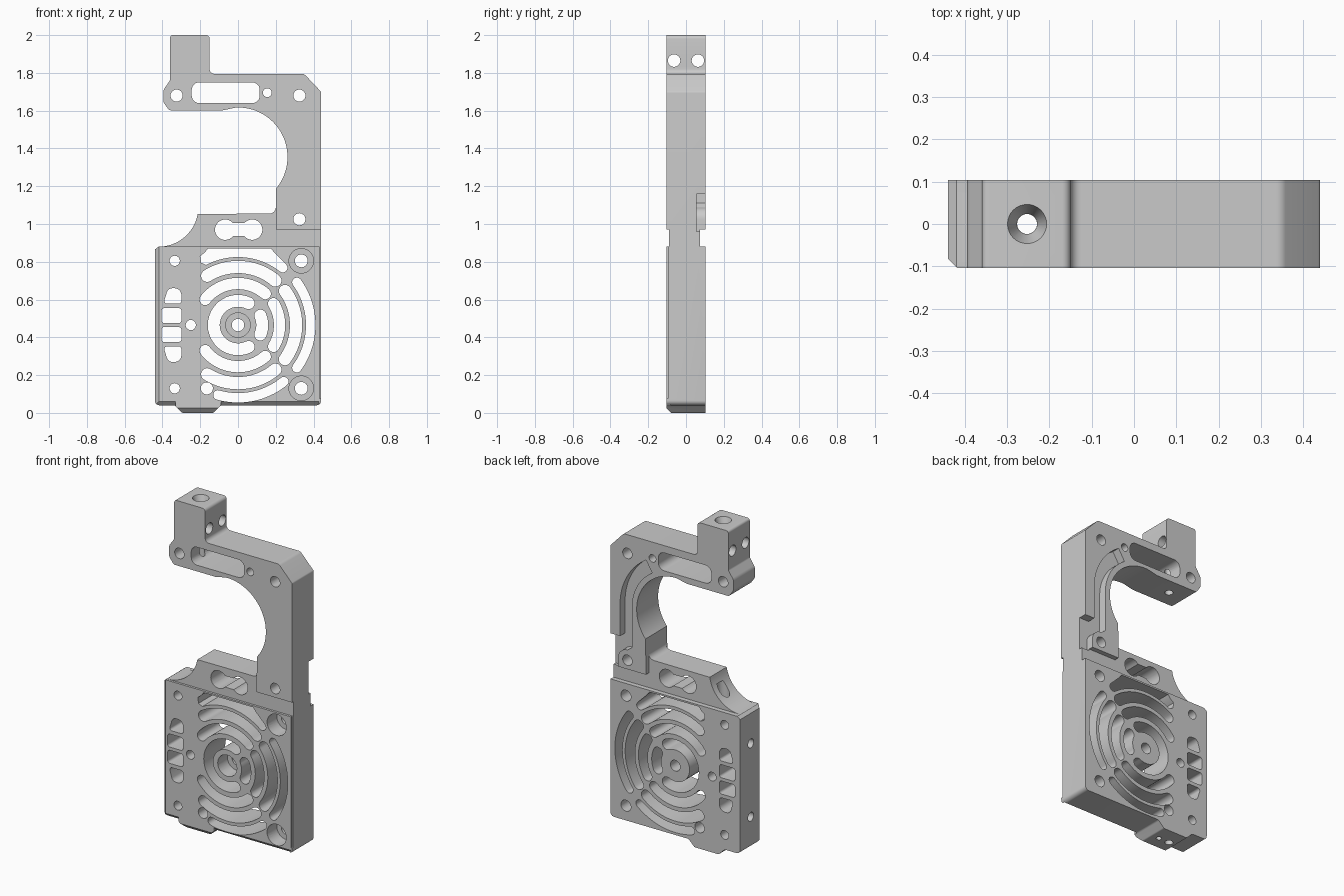
import bpy, bmesh
from math import sin, cos, tan, pi, radians
from mathutils import Vector, Matrix

cube = bpy.data.objects.get("Cube")
if cube:
    bpy.data.objects.remove(cube, do_unlink=True)

HALF = 0.104
HUB = (0, 0.465)
BORE = (0, 1.355)


def arc(c, r, a0, a1, n=24):
    return [(c[0] + r * cos(radians(a0 + (a1 - a0) * i / n)),
             c[1] + r * sin(radians(a0 + (a1 - a0) * i / n))) for i in range(n + 1)]


def circle(x, z, r):
    return arc((x, z), r, 0, 360, 32)[:-1]


def fillet(pts, default=0.0, n=6):
    """Round polygon corners; each point is (x, z) or (x, z, radius)."""
    out = []
    for i, p in enumerate(pts):
        r = p[2] if len(p) > 2 else default
        b = Vector(p[:2])
        if r == 0:
            out.append(tuple(b))
            continue
        u = (Vector(pts[i - 1][:2]) - b).normalized()
        v = (Vector(pts[(i + 1) % len(pts)][:2]) - b).normalized()
        half = u.angle(v) / 2
        t = r / tan(half)
        a, c, w = b + u * t, b + v * t, sin(half)
        for k in range(n + 1):
            s = k / n
            k0, k1, k2 = (1 - s) ** 2, 2 * s * (1 - s) * w, s * s
            out.append(tuple((a * k0 + b * k1 + c * k2) / (k0 + k1 + k2)))
    return out


def box(x0, x1, z0, z1, r=0.0):
    return fillet([(x0, z0), (x1, z0), (x1, z1), (x0, z1)], r)


def arc_slot(r0, r1, a0, a1):
    """Round-ended slot following a circle about the hub."""
    m, h = (r0 + r1) / 2, (r1 - r0) / 2
    e0, e1 = arc(HUB, m, a0, a0, 1)[0], arc(HUB, m, a1, a1, 1)[0]
    return (arc(HUB, r1, a0, a1) + arc(e1, h, a1, a1 + 180, 10)[1:-1]
            + arc(HUB, r0, a1, a0) + arc(e0, h, a0 + 180, a0 + 360, 10)[1:-1])


def prism(name, loops, y0, y1):
    """Solid between y0 and y1 from a face outline with holes."""
    cu = bpy.data.curves.new(name, 'CURVE')
    cu.dimensions, cu.fill_mode = '2D', 'BOTH'
    cu.extrude = (y1 - y0) / 2
    for loop in loops:
        sp = cu.splines.new('POLY')
        sp.points.add(len(loop) - 1)
        for pt, (x, z) in zip(sp.points, loop):
            pt.co = (x, z, 0, 1)
        sp.use_cyclic_u = True
    tmp = bpy.data.objects.new(name + "_curve", cu)
    bpy.context.collection.objects.link(tmp)
    bpy.context.view_layer.update()
    dg = bpy.context.evaluated_depsgraph_get()
    me = bpy.data.meshes.new_from_object(tmp.evaluated_get(dg))
    bpy.data.objects.remove(tmp, do_unlink=True)
    me.transform(Matrix.Translation((0, (y0 + y1) / 2, 0)) @ Matrix.Rotation(pi / 2, 4, 'X'))
    return finish(name, me)


def finish(name, me):
    bm = bmesh.new()
    bm.from_mesh(me)
    bmesh.ops.remove_doubles(bm, verts=bm.verts, dist=1e-5)
    bmesh.ops.recalc_face_normals(bm, faces=bm.faces)
    bm.to_mesh(me)
    bm.free()
    ob = bpy.data.objects.new(name, me)
    bpy.context.collection.objects.link(ob)
    return ob


def solid(name, matrix, r0=None, r1=None, depth=1.0):
    """Cone along local z, or a unit cube when no radius is given."""
    bm = bmesh.new()
    if r0 is None:
        bmesh.ops.create_cube(bm, size=1, matrix=matrix)
    else:
        bmesh.ops.create_cone(bm, cap_ends=True, segments=32, radius1=r0,
                              radius2=r1, depth=depth, matrix=matrix)
    me = bpy.data.meshes.new(name)
    bm.to_mesh(me)
    bm.free()
    return finish(name, me)


def drill(axis, centre, r, length, r_end=None):
    rot = Matrix.Rotation(pi / 2, 4, 'Y') if axis == 'X' else Matrix()
    return solid("drill", Matrix.Translation(centre) @ rot, r, r_end or r, length)


def chamfer(centre, size, axis):
    return solid("chamfer", Matrix.Translation(centre) @ Matrix.Rotation(pi / 4, 4, axis)
                 @ Matrix.Diagonal((*size, 1)))


# Plate outline: base, post, arm with clamp block, bore and concave shoulder
outline = fillet(
    [(-0.44, 0.04, 0.025), (-0.335, 0.04, 0.02), (-0.295, 0, 0.015), (-0.13, 0, 0.015),
     (-0.09, 0.04, 0.02), (0.44, 0.04, 0.025), (0.44, 1.7, 0.015), (0.35, 1.795, 0.03),
     (-0.15, 1.795, 0.025), (-0.15, 2, 0.02), (-0.36, 2, 0.015), (-0.36, 1.76, 0.02),
     (-0.395, 1.71, 0.04), (-0.395, 1.645, 0.03), (-0.365, 1.602, 0.02), (-0.08, 1.602)]
    + arc(BORE, 0.262, 92, -39.5, 40)
    + [(0.2, 1.055, 0.035)] + arc((-0.42, 1.09), 0.21, -10, -90)
    + [(-0.44, 0.865)])

holes = [circle(*h) for h in (
    (-0.325, 1.68, 0.032), (0.325, 1.68, 0.032), (0.155, 1.695, 0.023), (0.325, 1.025, 0.032),
    (-0.335, 0.805, 0.027), (-0.335, 0.13, 0.027), (0.335, 0.805, 0.034), (0.335, 0.13, 0.034),
    (-0.165, 0.13, 0.032), (-0.25, 0.465, 0.027), (*HUB, 0.033))]
# Arm slot and keyhole window
holes.append(box(-0.245, 0.115, 1.64, 1.75, 0.04))
holes.append(arc((-0.068, 0.97), 0.054, 40, 320) + arc((0.075, 0.97), 0.054, -140, 140))
# Fan grille
holes += [arc_slot(0.097, 0.16, 64, 296), arc_slot(0.097, 0.16, -23, 23)]
holes += [arc_slot(0.19, 0.25, *a) for a in ((49, 142), (-31, 31), (218, 311))]
holes += [arc_slot(0.275, 0.34, *a) for a in ((50, 122), (-36, 36), (238, 310))]
holes += [arc_slot(0.36, 0.41, *a) for a in ((-36, 36), (254, 309))]
tip = arc(HUB, 0.385, 52, 52, 1)[0]
holes.append(arc(HUB, 0.36, 52, 118)
             + [(-0.195, 0.795), (-0.2, 0.83), (-0.175, 0.85), (-0.16, 0.87), (0.175, 0.87), (0.195, 0.845)]
             + arc(tip, 0.025, 52, -128, 8)[:-1])
# Cable windows beside the grille
for s in (1, -1):
    cell = [(-0.405, 0.01, 0.015), (-0.3, 0.01, 0.015), (-0.3, 0.09, 0.015), (-0.405, 0.09, 0.015)]
    end = [(-0.395, 0.113, 0.015), (-0.3, 0.113, 0.015), (-0.3, 0.195, 0.035), (-0.37, 0.195, 0.03)]
    holes += [fillet([(x, HUB[1] + s * z, r) for x, z, r in c]) for c in (cell, end)]

plate = prism("mount_plate", [outline] + holes, -HALF, HALF)

# Stepped band between base and post, and channel behind the post
step = [(-0.5, 0.88), (0.5, 0.88), (0.5, 0.97), (0.2, 0.97), (0.2, 1.1), (-0.5, 1.1)]
channel = (arc(BORE, 0.375, 58, 0) + [(0.375, 1.16), (0.5, 1.16), (0.5, 0.96), (0.388, 0.96)]
           + arc((0.325, 1.025), 0.063, 0, 90, 8) + [(0.295, 1.11)] + arc(BORE, 0.295, 0, 58))
cutters = [
    prism("front_step", [step], -0.2, -0.09),
    prism("back_step", [step], 0.075, 0.2),
    prism("post_channel", [channel], 0.055, 0.21),
    # Clamp bore through the full height, with countersink
    drill('Z', (-0.253, 0, 1), 0.0235, 2.4),
    drill('Z', (-0.253, 0, 1.97), 0.024, 0.07, 0.048),
    drill('Z', (-0.253, 0, 0.92), 0.036, 0.16),
    drill('Z', (-0.18, 0, 0.03), 0.016, 0.1),
    # Edge chamfers on the front face
    chamfer((-0.44, -HALF, 0.45), (0.03, 0.03, 2), 'Z'),
    chamfer((0.17, -HALF, 0.04), (0.52, 0.03, 0.03), 'X'),
    chamfer((-0.4, -HALF, 0.04), (0.14, 0.03, 0.03), 'X'),
    chamfer((-0.21, -HALF, 0), (0.3, 0.035, 0.035), 'X'),
    # Thin relief along the right front edge
    prism("edge_relief", [box(0.431, 0.52, 0.075, 0.93)], -0.22, -0.094),
]
# Counterbores
for x, z in ((0.335, 0.805), (0.335, 0.13), HUB):
    cutters.append(prism("counterbore", [circle(x, z, 0.065)], -0.2, -0.01))
# Side holes in the clamp block and base
for s in (1, -1):
    cutters.append(drill('X', (-0.25, s * 0.063, 1.865), 0.033, 0.6))
    cutters.append(drill('X', (-0.45, 0, 0.455 + s * 0.225), 0.027, 0.16))

for cut in cutters:
    mod = plate.modifiers.new("cut", 'BOOLEAN')
    mod.operation, mod.solver, mod.object = 'DIFFERENCE', 'EXACT', cut
    cut.hide_render = True
bpy.context.view_layer.update()
result = bpy.data.meshes.new_from_object(plate.evaluated_get(bpy.context.evaluated_depsgraph_get()))
plate.modifiers.clear()
plate.data = result
for cut in cutters:
    bpy.data.objects.remove(cut, do_unlink=True)

# Single grey metal colour
mat = bpy.data.materials.new("grey_metal")
mat.use_nodes = True
mat.diffuse_color = (0.6, 0.6, 0.6, 1)
mat.node_tree.nodes["Principled BSDF"].inputs["Base Color"].default_value = (0.6, 0.6, 0.6, 1)
result.materials.clear()
result.materials.append(mat)
bpy.ops.object.select_all(action='DESELECT')
plate.select_set(True)
bpy.context.view_layer.objects.active = plate
bpy.ops.object.shade_smooth_by_angle(angle=radians(30))
